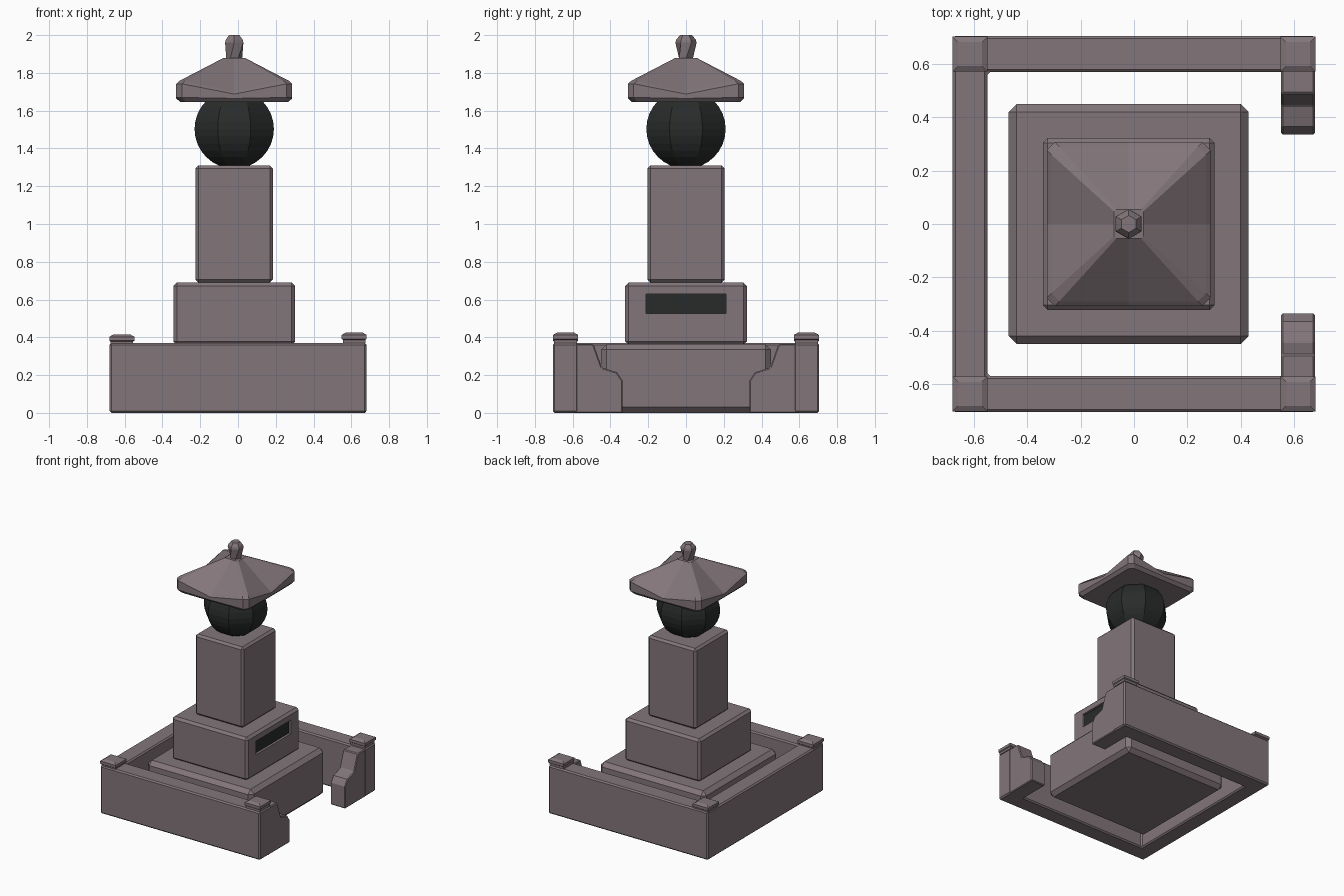
import bpy, bmesh
from math import sin, cos, pi, radians

if "Cube" in bpy.data.objects:
    bpy.data.objects.remove(bpy.data.objects["Cube"])

CX = -0.02  # the tower axis sits slightly left of the enclosure centre


def material(name, rgb):
    m = bpy.data.materials.new(name)
    m.diffuse_color = (*rgb, 1)
    m.use_nodes = True
    m.node_tree.nodes["Principled BSDF"].inputs["Base Color"].default_value = m.diffuse_color
    return m


STONE = material("stone", (0.225, 0.18, 0.195))
DARK = material("dark_stone", (0.022, 0.024, 0.024))


def finish(name, bm, mat, bevel=0):
    bmesh.ops.recalc_face_normals(bm, faces=bm.faces)
    mesh = bpy.data.meshes.new(name)
    bm.to_mesh(mesh)
    bm.free()
    ob = bpy.data.objects.new(name, mesh)
    bpy.context.collection.objects.link(ob)
    mesh.materials.append(mat)
    if bevel:
        mod = ob.modifiers.new("bevel", 'BEVEL')
        mod.width, mod.segments = bevel, 1
        mod.limit_method, mod.angle_limit = 'ANGLE', radians(40)
    return ob


def loft(name, rings, mat, bevel=0):
    """Skin rings of equal point count and cap both ends."""
    bm = bmesh.new()
    rows = [[bm.verts.new(p) for p in r] for r in rings]
    n = len(rows[0])
    for a, b in zip(rows, rows[1:]):
        for i in range(n):
            j = (i + 1) % n
            bm.faces.new((a[i], a[j], b[j], b[i]))
    bm.faces.new(rows[0])
    bm.faces.new(rows[-1])
    return finish(name, bm, mat, bevel)


def rect(x0, x1, y0, y1, z):
    return [(x0, y0, z), (x1, y0, z), (x1, y1, z), (x0, y1, z)]


def box(name, x0, x1, y0, y1, z0, z1, mat=STONE, bevel=0):
    return loft(name, [rect(x0, x1, y0, y1, z0), rect(x0, x1, y0, y1, z1)], mat, bevel)


def block(name, hx, hy, z0, z1, bevel):
    return box(name, CX - hx, CX + hx, -hy, hy, z0, z1, STONE, bevel)


# Low U-shaped enclosure wall, open on the right
plan = [(0.68, -0.705), (0.68, -0.57), (-0.55, -0.57), (-0.55, 0.57),
        (0.68, 0.57), (0.68, 0.705), (-0.68, 0.705), (-0.68, -0.705)]
loft("enclosure_wall", [[(x, y, z) for x, y in plan] for z in (0, 0.37)], STONE, 0.01)

# Gate wings with a stepped profile
wing = [(0.60, 0), (0.335, 0), (0.335, 0.17), (0.365, 0.215),
        (0.445, 0.24), (0.49, 0.365), (0.60, 0.365)]
for side, s in (("front", -1), ("back", 1)):
    loft(side + "_gate_wing", [[(x, s * y, z) for y, z in wing] for x in (0.552, 0.678)],
         STONE, 0.006)

# Corner post necks and chamfered caps
for sx, z in ((-1, 0.36), (1, 0.37)):
    for sy, side in ((-1, "front"), (1, "back")):
        name = side + ("_left" if sx < 0 else "_right") + "_post_cap"
        x, y = sx * 0.615, sy * 0.6375
        rings = [rect(x - h, x + h, y - h, y + h, z + dz) for h, dz in
                 ((0.06, 0), (0.06, 0.017), (0.066, 0.022), (0.066, 0.043), (0.045, 0.055))]
        loft(name, rings, STONE)

# Stacked tower blocks
block("base", 0.45, 0.45, 0, 0.365, 0.03)
plinth = block("plinth", 0.322, 0.322, 0.36, 0.69, 0.018)
block("pillar", 0.205, 0.205, 0.69, 1.31, 0.016)

# Recessed dark panel on the plinth's right face
cutter = box("panel_cutter", 0.28, 0.4, -0.212, 0.212, 0.525, 0.63)
cutter.hide_render = True
cutter.hide_set(True)
cut = plinth.modifiers.new("recess", 'BOOLEAN')
cut.operation, cut.object, cut.solver = 'DIFFERENCE', cutter, 'EXACT'
box("dark_panel", 0.27, 0.285, -0.211, 0.211, 0.526, 0.629, DARK)

# Eight-sided globe, flat faces towards the four sides
R, CZ, STEPS = 0.21, 1.503, 16
rings = []
for k in range(1, STEPS):
    t = -pi / 2 + pi * k / STEPS
    r = R * cos(t) / cos(pi / 8)
    rings.append([(CX + r * cos(pi / 8 + i * pi / 4), r * sin(pi / 8 + i * pi / 4),
                   CZ + R * sin(t)) for i in range(8)])
globe = loft("globe", rings, DARK)


# Hipped roof with raised corners and sagging eaves
def roof_ring(h, c, z_corner, z_mid):
    pts = []
    for q in range(4):
        ca, sa = round(cos(q * pi / 2)), round(sin(q * pi / 2))
        for v, z in ((-(h - c), z_corner), (0, z_mid), (h - c, z_corner)):
            pts.append((CX + h * ca - v * sa, h * sa + v * ca, z))
    return pts


loft("roof", [roof_ring(*a) for a in (
    (0.285, 0.03, 1.645, 1.645), (0.307, 0.03, 1.67, 1.665),
    (0.307, 0.03, 1.742, 1.688), (0.29, 0.03, 1.758, 1.698),
    (0.055, 0.008, 1.88, 1.88))], STONE)

# Faceted bud finial, each ring turned against the last
rings = []
for r, z, turn in ((0.042, 1.875, 0), (0.056, 1.96, pi / 6), (0.052, 1.975, pi / 6),
                   (0.032, 2.0, pi / 6)):
    rings.append([(CX + r * cos(turn + i * pi / 3), r * sin(turn + i * pi / 3), z)
                  for i in range(6)])
loft("finial", rings, STONE)
